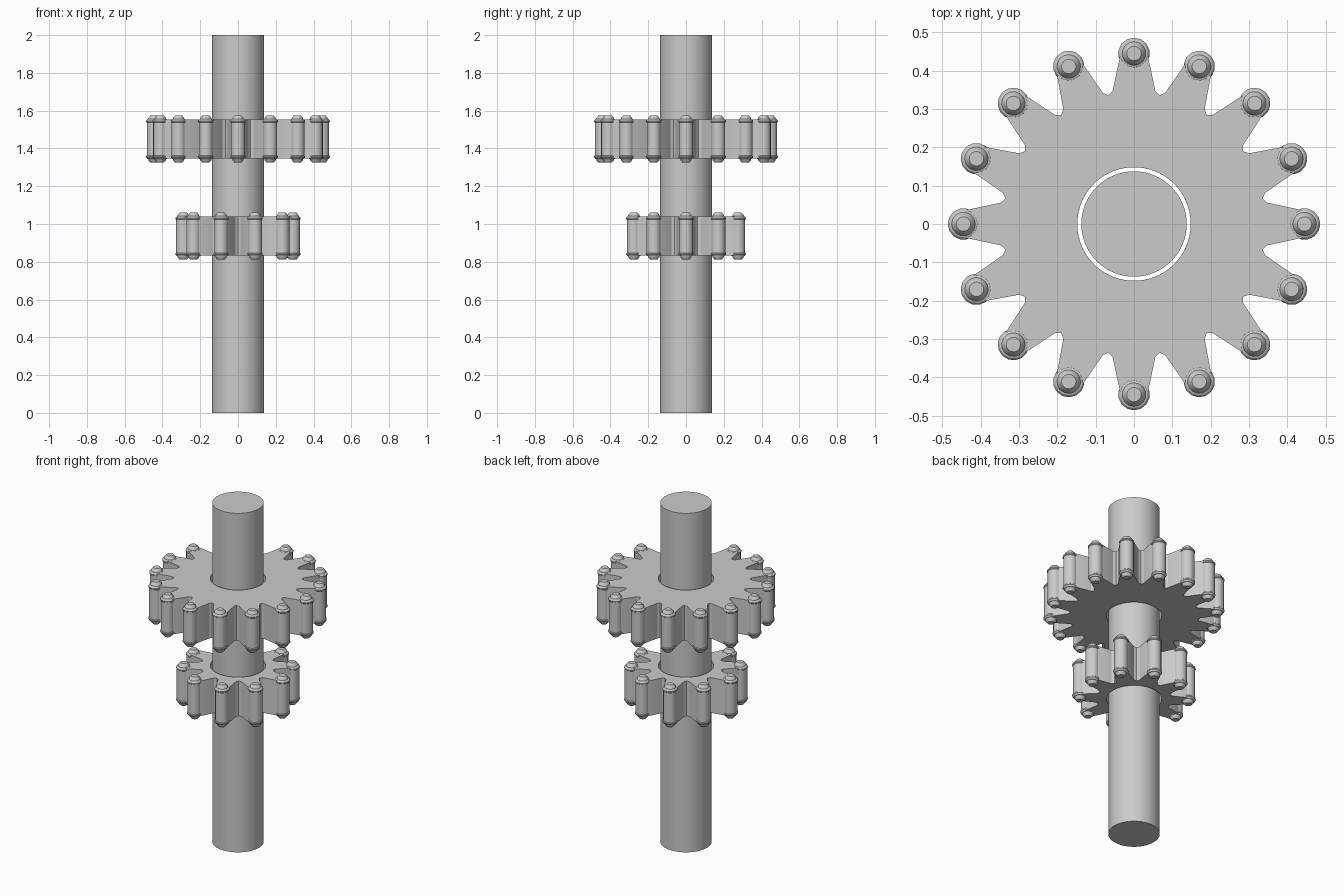
import bpy, bmesh
from math import sin, cos, pi, radians

if "Cube" in bpy.data.objects:
    bpy.data.objects.remove(bpy.data.objects["Cube"])


def finish(bm, name, smooth=None):
    bmesh.ops.recalc_face_normals(bm, faces=bm.faces[:])
    me = bpy.data.meshes.new(name)
    bm.to_mesh(me)
    bm.free()
    ob = bpy.data.objects.new(name, me)
    bpy.context.collection.objects.link(ob)
    if smooth:
        bpy.ops.object.select_all(action='DESELECT')
        ob.select_set(True)
        bpy.context.view_layer.objects.active = ob
        bpy.ops.object.shade_smooth_by_angle(angle=radians(smooth))
    return ob


def gear(name, teeth, pin_r, valley_r, zc, half=0.1035, bore=0.148):
    """Toothed plate with a round bore, as a closed ring of quads."""
    step = 2 * pi / teeth
    # one tooth: (distance along tooth axis, sideways offset)
    vx, vy = valley_r * cos(step / 2), valley_r * sin(step / 2)
    tooth = [(vx, -vy), (vx + 0.012, -vy + 0.011), (pin_r - 0.01, -0.037), (pin_r + 0.015, -0.025),
             (pin_r + 0.015, 0.025), (pin_r - 0.01, 0.037), (vx + 0.012, vy - 0.011)]
    outer = []
    for i in range(teeth):
        c, s = cos(i * step), sin(i * step)
        outer += [(u * c - v * s, u * s + v * c) for u, v in tooth]
    n = len(outer)
    inner = [(bore * cos(2 * pi * k / n - step / 2), bore * sin(2 * pi * k / n - step / 2))
             for k in range(n)]
    bm = bmesh.new()
    rings = [[bm.verts.new((x, y, z)) for x, y in loop]
             for loop, z in ((outer, zc + half), (outer, zc - half),
                             (inner, zc - half), (inner, zc + half))]
    for a, b in zip(rings, rings[1:] + rings[:1]):
        for k in range(n):
            j = (k + 1) % n
            bm.faces.new((a[k], a[j], b[j], b[k]))
    return finish(bm, name, 25)


def pins(name, count, ring_r, zc, sides=14):
    """Rounded pins with stepped ends, one on every tooth tip."""
    top = [(0.038, 0.088), (0.041, 0.091), (0.041, 0.097), (0.036, 0.104),
           (0.031, 0.106), (0.029, 0.113), (0.019, 0.1245)]
    profile = [(r, -z) for r, z in reversed(top)] + top
    bm = bmesh.new()
    for i in range(count):
        a = 2 * pi * i / count
        cx, cy = ring_r * cos(a), ring_r * sin(a)
        rings = [[bm.verts.new((cx + r * cos(a + 2 * pi * k / sides),
                                cy + r * sin(a + 2 * pi * k / sides), zc + z))
                  for k in range(sides)] for r, z in profile]
        for lo, hi in zip(rings, rings[1:]):
            for k in range(sides):
                j = (k + 1) % sides
                bm.faces.new((lo[k], lo[j], hi[j], hi[k]))
        bm.faces.new(rings[0][::-1])
        bm.faces.new(rings[-1])
    return finish(bm, name, 30)


# shaft
bm = bmesh.new()
bmesh.ops.create_cone(bm, cap_ends=True, segments=64, radius1=0.1375, radius2=0.1375, depth=2)
bmesh.ops.translate(bm, verts=bm.verts[:], vec=(0, 0, 1))
finish(bm, "shaft", 30)

# large upper gear and small lower gear
for size, teeth, pin_r, valley_r, zc in (("large", 16, 0.445, 0.342, 1.4495),
                                         ("small", 10, 0.29, 0.197, 0.9355)):
    gear(size + "_gear", teeth, pin_r, valley_r, zc)
    pins(size + "_gear_pins", teeth, pin_r, zc)
